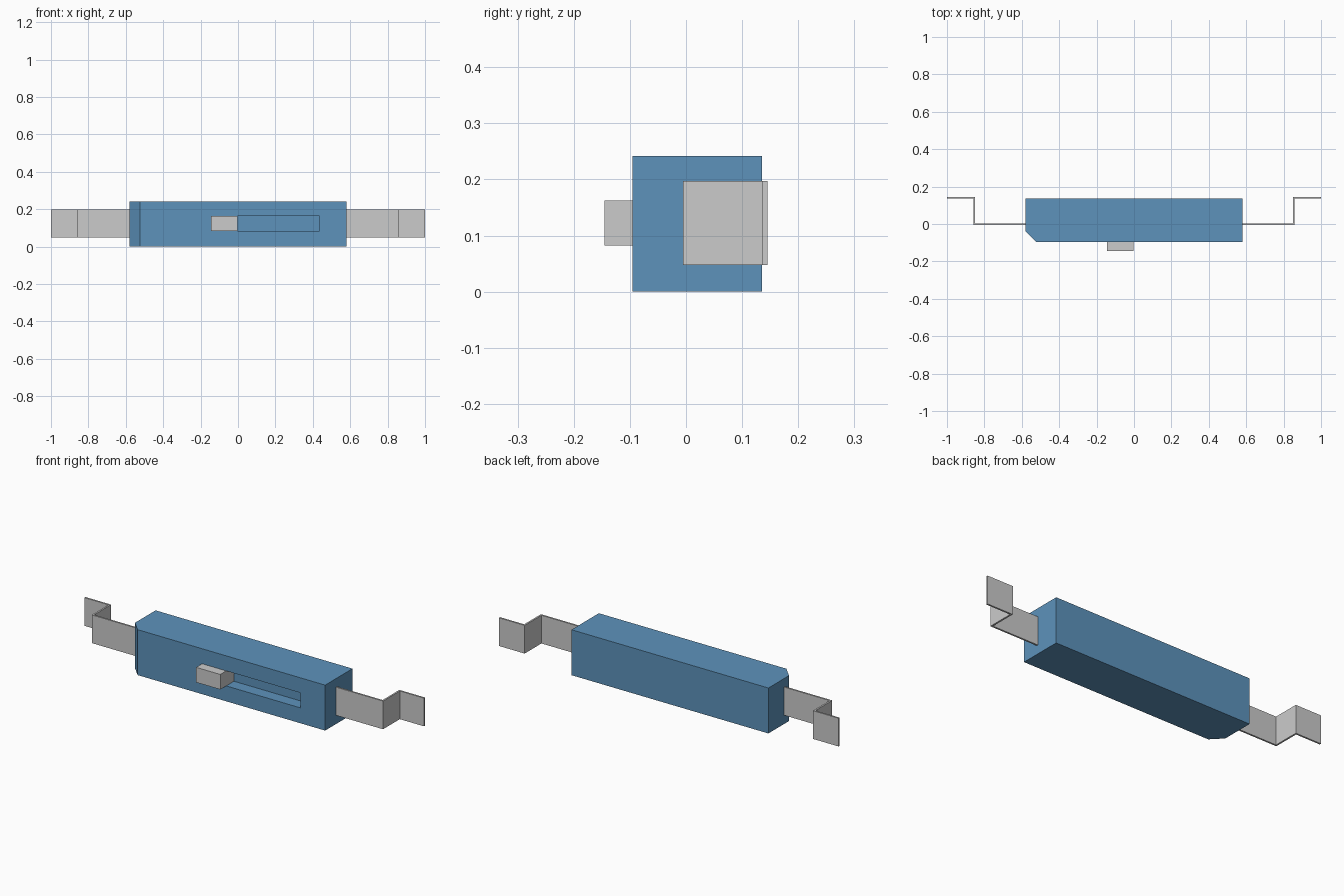
import bpy
import bmesh

if "Cube" in bpy.data.objects:
    bpy.data.objects.remove(bpy.data.objects["Cube"])


def prism(name, outline, z0, z1, material=None):
    """Extrude a plan outline (x, y), counter-clockwise, from z0 to z1."""
    bm = bmesh.new()
    face = bm.faces.new([bm.verts.new((x, y, z0)) for x, y in outline])
    top = bmesh.ops.extrude_face_region(bm, geom=[face])["geom"]
    verts = [v for v in top if isinstance(v, bmesh.types.BMVert)]
    bmesh.ops.translate(bm, verts=verts, vec=(0, 0, z1 - z0))
    bmesh.ops.recalc_face_normals(bm, faces=bm.faces)
    mesh = bpy.data.meshes.new(name)
    bm.to_mesh(mesh)
    bm.free()
    obj = bpy.data.objects.new(name, mesh)
    bpy.context.collection.objects.link(obj)
    if material:
        mesh.materials.append(material)
    return obj


def rect(x0, x1, y0, y1):
    return [(x0, y0), (x1, y0), (x1, y1), (x0, y1)]


FRONT, BACK, SLOT_BACK = -0.095, 0.135, -0.03
SLOT_Z = (0.082, 0.162)

blue = bpy.data.materials.new("blue_plastic")
blue.diffuse_color = (0.11, 0.29, 0.50, 1)
blue.use_nodes = True
blue.node_tree.nodes["Principled BSDF"].inputs["Base Color"].default_value = blue.diffuse_color

# Housing with one chamfered vertical corner
body = prism("body", [(-0.525, FRONT), (0.58, FRONT), (0.58, BACK),
                      (-0.58, BACK), (-0.58, -0.038)], 0, 0.242, blue)

# Slot in the front face
cutter = prism("slot_cutter", rect(-0.145, 0.435, FRONT - 0.1, SLOT_BACK), *SLOT_Z, blue)
cutter.hide_render = True
cutter.hide_set(True)
cut = body.modifiers.new("slot", "BOOLEAN")
cut.operation = "DIFFERENCE"
cut.solver = "EXACT"
cut.object = cutter

# Slider filling the left end of the slot
prism("slider", rect(-0.145, -0.003, -0.145, SLOT_BACK), *SLOT_Z)

# Bent metal strip terminals, mirrored left and right
strip = [(0.58, -0.005), (0.858, -0.005), (0.858, 0.136), (1.0, 0.136),
         (1.0, 0.145), (0.849, 0.145), (0.849, 0.004), (0.58, 0.004)]
for side, sign in (("right", 1), ("left", -1)):
    prism(side + "_terminal", [(sign * x, y) for x, y in strip], 0.047, 0.197)
